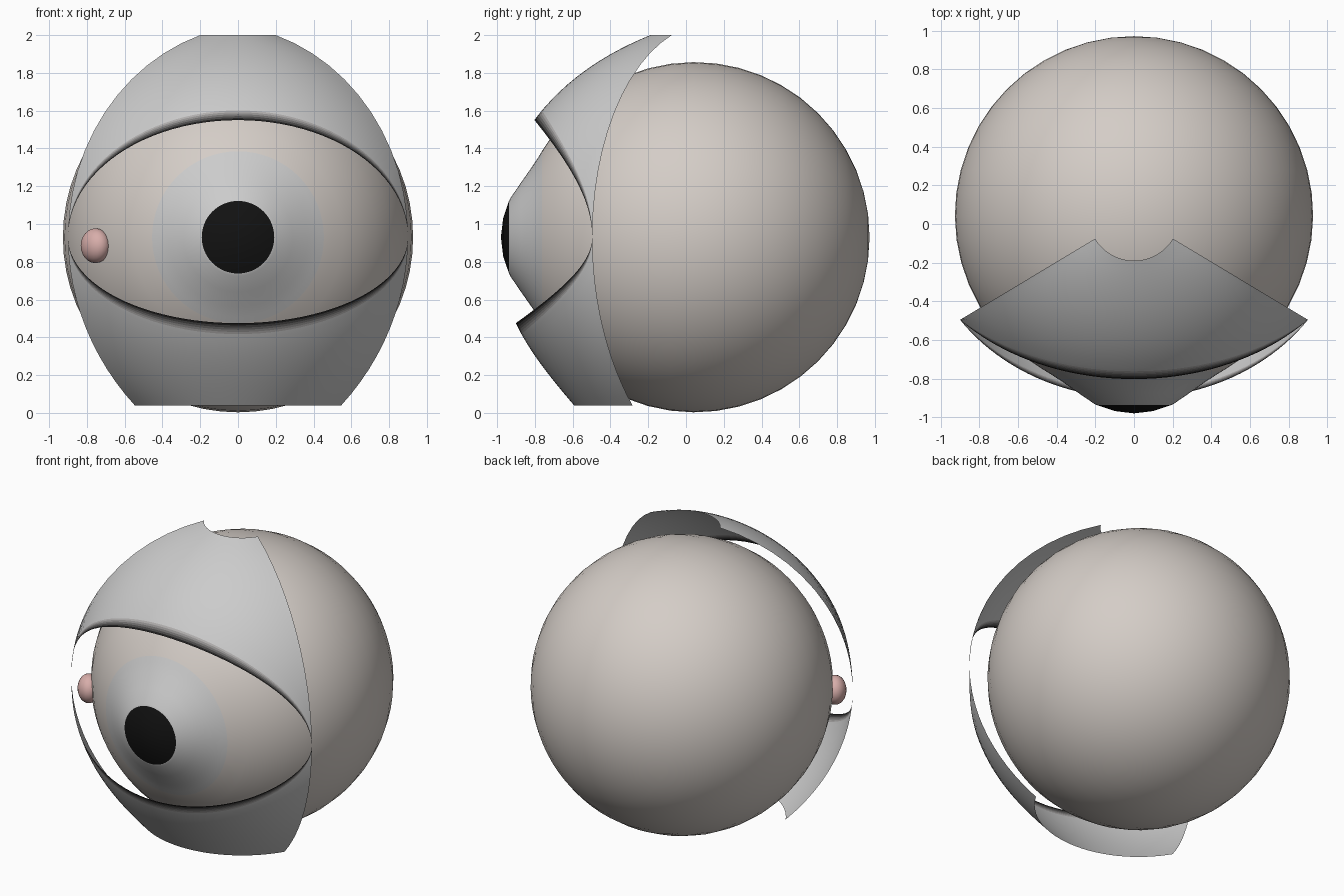
import bpy, bmesh, math, random
from mathutils import Matrix, Vector

if "Cube" in bpy.data.objects:
    bpy.data.objects.remove(bpy.data.objects["Cube"])

random.seed(4)
C = Vector((0, 0.045, 0.93))      # eye centre
R_EYE, R_LID = 0.927, 1.05


def material(name, r, g, b):
    m = bpy.data.materials.new(name)
    m.diffuse_color = (r, g, b, 1)
    m.use_nodes = True
    m.node_tree.nodes["Principled BSDF"].inputs["Base Color"].default_value = m.diffuse_color
    return m


def finish(bm, name, mats):
    bmesh.ops.remove_doubles(bm, verts=bm.verts, dist=1e-5)
    mesh = bpy.data.meshes.new(name)
    bm.to_mesh(mesh)
    bm.free()
    for m in mats:
        mesh.materials.append(m)
    for p in mesh.polygons:
        p.use_smooth = True
    obj = bpy.data.objects.new(name, mesh)
    obj.location = C
    bpy.context.collection.objects.link(obj)
    return obj


def grid(rows, pick, flip=False):
    """Skin rows of points; pick(i, j) gives the material of each face."""
    bm = bmesh.new()
    vs = [[bm.verts.new(p) for p in row] for row in rows]
    for i in range(len(vs) - 1):
        for j in range(len(vs[0]) - 1):
            q = [vs[i][j], vs[i][j + 1], vs[i + 1][j + 1], vs[i + 1][j]]
            f = bm.faces.new(q[::-1] if flip else q)
            f.material_index = pick(i, j)
    return bm


# Eyeball: profile of (radius, y) from cornea tip to back, turned about y
profile = [(0, -1.025), (0.1, -1.013), (0.192, -0.982), (0.205, -0.976),
           (0.29, -0.918), (0.37, -0.862), (0.425, -0.826), (0.455, -0.808)]
a0 = math.asin(0.455 / R_EYE)
profile += [(R_EYE * math.sin(a), -R_EYE * math.cos(a))
            for a in (a0 + (math.pi - a0) * k / 20 for k in range(1, 21))]
SEG = 64
rows = [[(r * math.cos(2 * math.pi * j / SEG), y, r * math.sin(2 * math.pi * j / SEG))
         for j in range(SEG + 1)] for r, y in profile]
streak = [random.choice((2, 3, 3, 4)) for _ in range(SEG)]


def eye_mat(i, j):
    if i < 2:
        return 1
    if i == 2 or i == 6:
        return 5
    return streak[j] if i < 6 else 0


bm = grid(rows, eye_mat)
bmesh.ops.remove_doubles(bm, verts=bm.verts, dist=1e-5)
bmesh.ops.recalc_face_normals(bm, faces=bm.faces)
finish(bm, "eyeball", [
    material("sclera", 0.66, 0.61, 0.57), material("pupil", 0.006, 0.006, 0.006),
    material("iris_mid", 0.66, 0.66, 0.66), material("iris_light", 0.74, 0.74, 0.74),
    material("iris_pale", 0.8, 0.8, 0.8), material("iris_rim", 0.55, 0.54, 0.53)])

# Eyelids: open spherical sheets with elliptical openings and dark lash lines
lid_mats = [material("lid", 0.8, 0.8, 0.8)] + [
    material("lash_%d" % k, s, s * 0.97, s * 0.96)
    for k, s in enumerate((0.015, 0.07, 0.16, 0.29, 0.44, 0.6, 0.72))]
BANDS = 7


def eyelid(name, height, top_angle, sign):
    cols = []
    for k in range(49):
        t = math.pi * k / 48
        x, z = 0.9 * math.cos(t), height * math.sin(t)
        y = -math.sqrt(R_LID ** 2 - x * x - z * z)
        az, el = math.atan2(x, -y), math.asin(z / R_LID)
        lash = 0.085 * math.sin(t) ** 0.7 + 0.002
        steps = [el + lash * b / BANDS for b in range(BANDS + 1)]
        steps += [steps[-1] + (top_angle - steps[-1]) * b / 12 for b in range(1, 13)]
        col = []
        for e in steps:
            r = R_LID + 0.045 * ((e - el) / (top_angle - el)) ** 3
            col.append((r * math.cos(e) * math.sin(az),
                        -r * math.cos(e) * math.cos(az), sign * r * math.sin(e)))
        cols.append(col)
    bm = grid(cols, lambda i, j: j + 1 if j < BANDS else 0, flip=sign > 0)
    finish(bm, name, lid_mats)


eyelid("upper_eyelid", 0.62, math.atan2(1.07, 0.235), 1)
eyelid("lower_eyelid", 0.455, math.atan2(0.89, 0.637), -1)

# Tear duct: small pink egg in the inner corner
bm = bmesh.new()
bmesh.ops.create_uvsphere(bm, u_segments=20, v_segments=12, radius=1)
turn = Matrix.Rotation(math.atan2(-0.56, -0.76), 4, 'Z')
bmesh.ops.transform(bm, verts=bm.verts, matrix=Matrix.Translation((-0.755, -0.56, -0.045))
                    @ turn @ Matrix.Diagonal((0.07, 0.092, 0.092, 1)))
finish(bm, "tear_duct", [material("pink_flesh", 0.68, 0.42, 0.4)])
